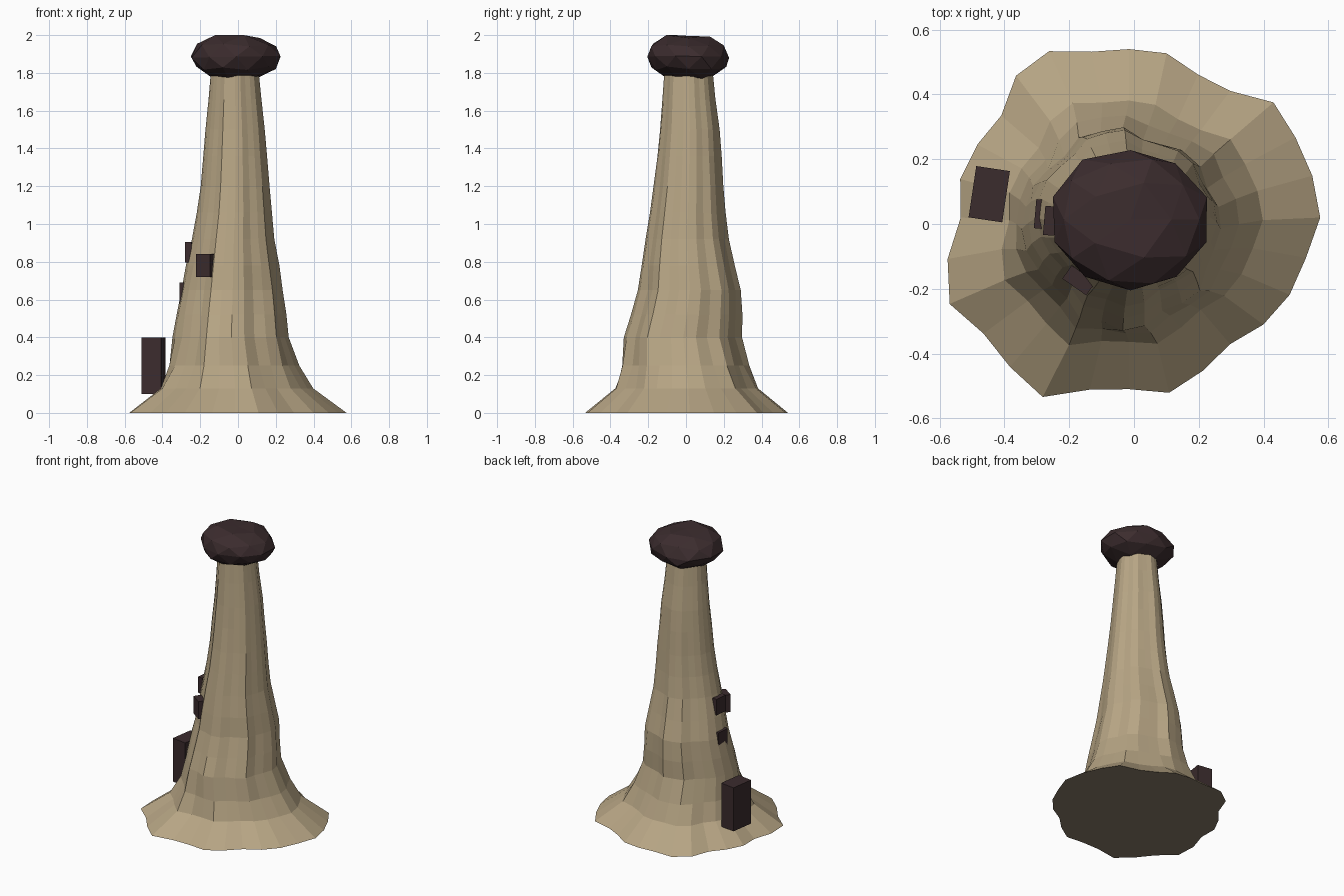
import bpy
import bmesh
import math
import random
from mathutils import Matrix, Vector

random.seed(5)

default_cube = bpy.data.objects.get("Cube")
if default_cube:
    bpy.data.objects.remove(default_cube, do_unlink=True)


def make_material(name, colour):
    material = bpy.data.materials.new(name)
    material.use_nodes = True
    material.diffuse_color = (*colour, 1)
    shader = next(n for n in material.node_tree.nodes if n.type == "BSDF_PRINCIPLED")
    shader.inputs["Base Color"].default_value = (*colour, 1)
    shader.inputs["Roughness"].default_value = 1
    return material


tan_rock = make_material("tan rock", (0.475, 0.378, 0.233))
shaded_rock = make_material("dark tan underside", (0.25, 0.2, 0.14))
dark_rock = make_material("dark brown rock", (0.044, 0.025, 0.027))


def add_object(name, bm, *materials):
    bmesh.ops.recalc_face_normals(bm, faces=bm.faces)
    mesh = bpy.data.meshes.new(name)
    bm.to_mesh(mesh)
    bm.free()
    for material in materials:
        mesh.materials.append(material)
    thing = bpy.data.objects.new(name, mesh)
    bpy.context.collection.objects.link(thing)


# Ragged foot outline: one radius for each column of the rock spire
FOOT = [.59, .58, .57, .57, .50, .49, .52, .52, .525, .57, .56, .505, .52, .535,
        .52, .575, .615, .575, .59, .615, .545, .53, .555, .525, .50, .53, .55, .56]
MEAN = sum(FOOT) / len(FOOT)
# Percentage by which each column stands out from the shaft or sinks into it
RIBS = [3, 3, -4, 3, 2, -6, -6, 5, 4, 5, -4, -2, 3, 4,
        6, 4, -2, -6, -8, 3, -1, 6, 4, -6, -2, 3, -4, -3]

# Spire rings: height, mean radius, centre x, centre y, share of rib pattern
RINGS = [(0, MEAN, -.015, .02, 0), (.13, .385, -.015, .012, .1),
         (.25, .333, -.025, 0, .6), (.4, .297, -.035, -.015, 1),
         (.52, .28, -.032, .005, 1), (.65, .26, -.028, .02, 1),
         (.78, .237, -.025, .012, 1), (.92, .211, -.022, .007, 1),
         (1.06, .192, -.016, .01, 1), (1.2, .178, -.013, .015, 1),
         (1.36, .164, -.013, .018, 1), (1.5, .152, -.013, .02, 1),
         (1.66, .136, -.015, .016, 1), (1.88, .118, -.017, .012, 1)]


def build_spire():
    bm = bmesh.new()
    rows = []
    for z, mean, cx, cy, share in RINGS:
        row = []
        for i, (foot, rib) in enumerate(zip(FOOT, RIBS)):
            angle = math.tau * i / len(FOOT)
            shaft = 1 + rib / 100 * (1 - .25 * z)
            radius = mean * (foot / MEAN * (1 - share) + shaft * share)
            if z > .2:
                radius *= random.uniform(.99, 1.01)
            row.append(bm.verts.new((cx + radius * math.cos(angle),
                                     cy + radius * math.sin(angle), z)))
        rows.append(row)
    for low, high in zip(rows, rows[1:]):
        for i in range(len(low)):
            j = (i + 1) % len(low)
            bm.faces.new((low[i], low[j], high[j], high[i]))
    bm.faces.new(rows[0][::-1]).material_index = 1
    bm.faces.new(rows[-1])
    add_object("rock_spire", bm, tan_rock, shaded_rock)


# Faceted boulder, roughened and then fitted to its extents
def build_boulder(low, high):
    bm = bmesh.new()
    bmesh.ops.create_icosphere(bm, subdivisions=2, radius=1)
    for v in bm.verts:
        v.co *= random.uniform(.94, 1.04)
        v.co.z = max(-.85, min(.9, v.co.z)) + random.uniform(-.05, .05)
    for axis in range(3):
        values = [v.co[axis] for v in bm.verts]
        start, span = min(values), max(values) - min(values)
        for v in bm.verts:
            part = (v.co[axis] - start) / span
            v.co[axis] = low[axis] + part * (high[axis] - low[axis])
    add_object("cap_boulder", bm, dark_rock)


# Plain blocks for the door and windows, turned to face out of the rock
def build_block(name, centre, size, turn):
    bm = bmesh.new()
    place = (Matrix.Translation(Vector(centre))
             @ Matrix.Rotation(math.radians(turn), 4, "Z")
             @ Matrix.Diagonal((*size, 1)))
    bmesh.ops.create_cube(bm, size=1, matrix=place)
    add_object(name, bm, dark_rock)


build_spire()
build_boulder((-.25, -.205, 1.77), (.225, .228, 2))
build_block("door", (-.447, .092, .25), (.105, .16, .3), -8.5)
build_block("front_window", (-.17, -.174, .78), (.09, .05, .12), -35)
build_block("lower_side_window", (-.283, .03, .635), (.045, .09, .11), -5)
build_block("upper_side_window", (-.26, .01, .85), (.035, .09, .11), -5)
